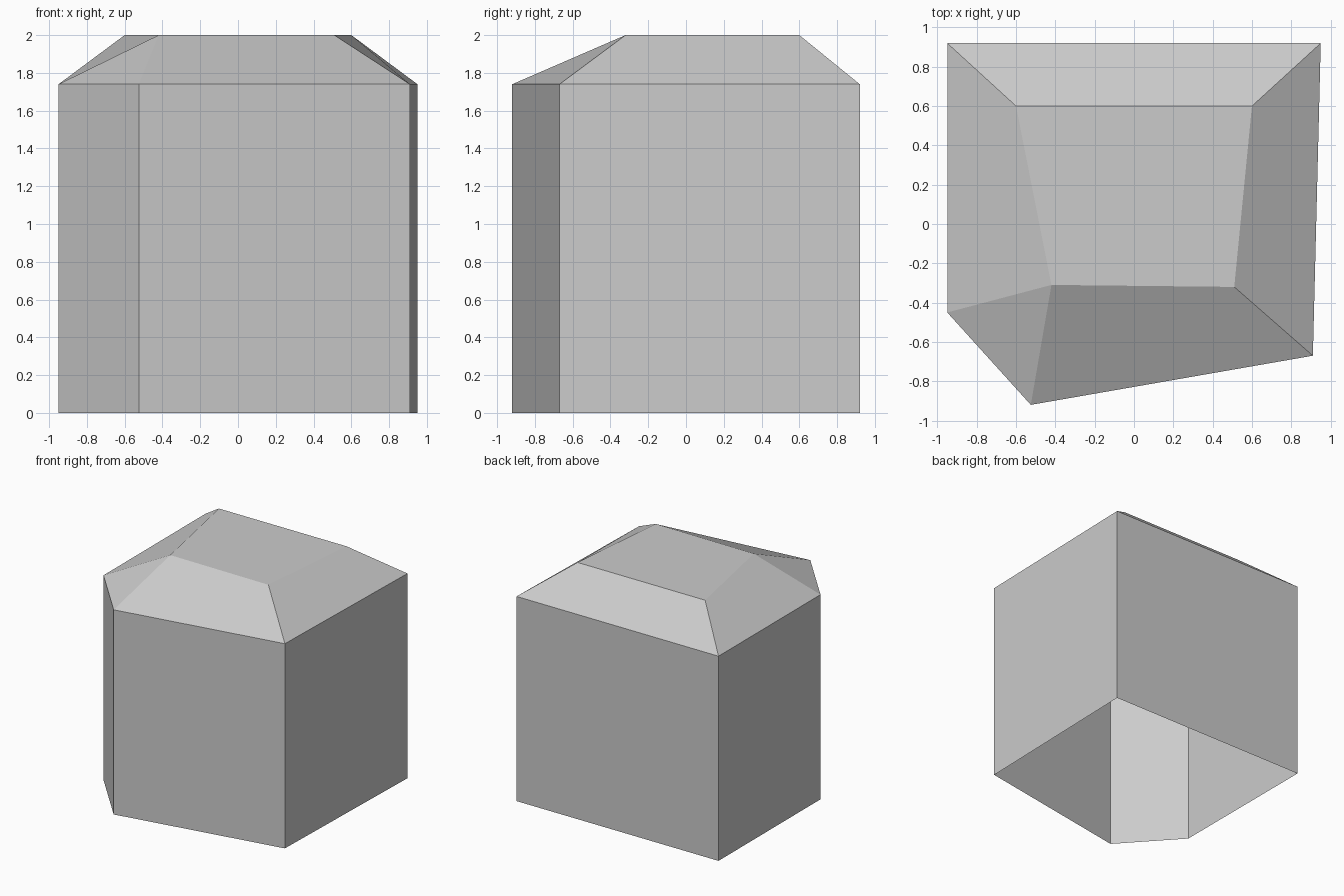
import bpy
import bmesh

if "Cube" in bpy.data.objects:
    bpy.data.objects.remove(bpy.data.objects["Cube"], do_unlink=True)

# Plaster grey for the whole building
grey = bpy.data.materials.new("plain_grey")
grey.use_nodes = True
colour = (0.6, 0.6, 0.6, 1)
grey.diffuse_color = colour
grey.node_tree.nodes["Principled BSDF"].inputs["Base Color"].default_value = colour

EAVE, TOP = 1.74, 2.0
# Counterclockwise from the back corner; the last two roof entries share the cut corner
footprint = [(-0.95, 0.92), (-0.95, -0.45), (-0.525, -0.92), (0.91, -0.67), (0.95, 0.92)]
roof_plan = [(-0.6, 0.6), (-0.42, -0.31), (0.51, -0.32), (0.6, 0.6)]
roof_index = [0, 1, 1, 2, 3]


def ring(bm, plan, z):
    return [bm.verts.new((x, y, z)) for x, y in plan]


def skirt(bm, lower, upper):
    """Join two rings, leaving out repeated corners."""
    n = len(lower)
    for i in range(n):
        j = (i + 1) % n
        corners = [lower[i], lower[j], upper[j], upper[i]]
        bm.faces.new(list(dict.fromkeys(corners)))


# Open-bottomed shell: walls, sloping roof skirt and flat cap
bm = bmesh.new()
base = ring(bm, footprint, 0)
eave = ring(bm, footprint, EAVE)
cap = ring(bm, roof_plan, TOP)
skirt(bm, base, eave)
skirt(bm, eave, [cap[i] for i in roof_index])
bm.faces.new(cap)

mesh = bpy.data.meshes.new("building_shell")
bm.to_mesh(mesh)
bm.free()
mesh.materials.append(grey)
building = bpy.data.objects.new("building_shell", mesh)
bpy.context.collection.objects.link(building)
